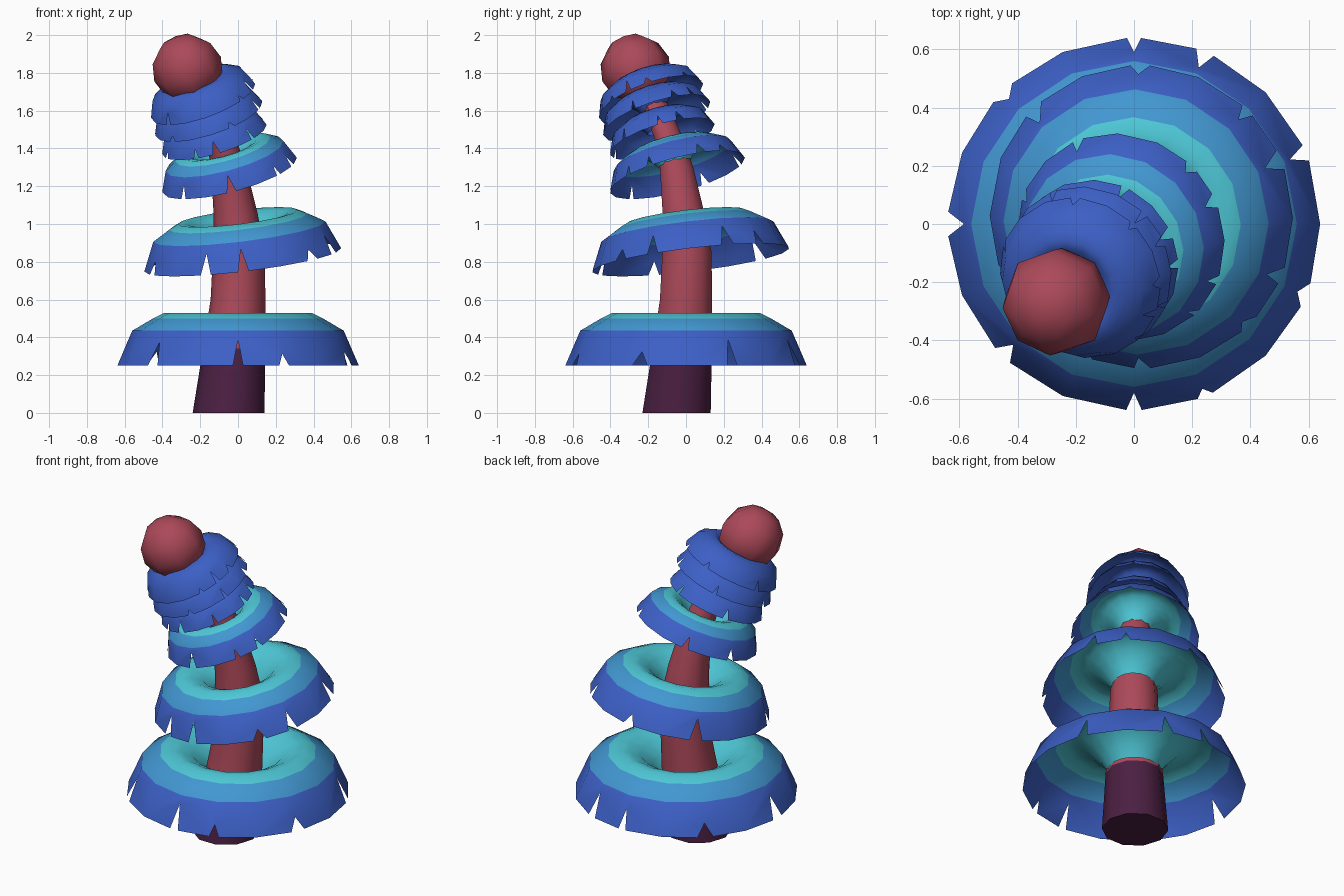
import bpy, bmesh, math, random
from mathutils import Vector, Matrix

if "Cube" in bpy.data.objects:
    bpy.data.objects.remove(bpy.data.objects["Cube"])

random.seed(4)
SIDES = 16


def material(name, rgb):
    m = bpy.data.materials.new(name)
    m.diffuse_color = (*rgb, 1)
    m.use_nodes = True
    m.node_tree.nodes["Principled BSDF"].inputs["Base Color"].default_value = m.diffuse_color
    return m


BLUE = material("deep blue", (0.045, 0.115, 0.56))
MID = material("mid blue", (0.054, 0.31, 0.64))
CYAN = material("cyan", (0.076, 0.58, 0.68))
RED = material("dusty red", (0.41, 0.066, 0.10))
PURPLE = material("dark purple", (0.07, 0.014, 0.055))


def finish(bm, name, mats, angle=40):
    me = bpy.data.meshes.new(name)
    bm.to_mesh(me)
    bm.free()
    ob = bpy.data.objects.new(name, me)
    bpy.context.collection.objects.link(ob)
    for m in mats:
        me.materials.append(m)
    bpy.ops.object.select_all(action='DESELECT')
    ob.select_set(True)
    bpy.context.view_layer.objects.active = ob
    bpy.ops.object.shade_smooth_by_angle(angle=math.radians(angle))
    return ob


# Skirt profile (radius, height above rim), from the funnel neck over the crest to the rim
PROFILE = [(0.15, 0.10), (0.19, 0.165), (0.26, 0.235), (0.33, 0.27), (0.39, 0.28),
           (0.45, 0.25), (0.56, 0.185), (0.64, 0.0)]


def polar(r, z, a):
    return Vector((r * math.cos(a), r * math.sin(a), z))


def skirt(name, c, z, scale, slope, notches, banded=True):
    """Flared funnel with a notched rim; c = x = y of the rim centre, tilted along the diagonal."""
    bm = bmesh.new()
    ang = [2 * math.pi * i / SIDES for i in range(SIDES)]
    rings = [[bm.verts.new(polar(r, h, a)) for a in ang] for r, h in PROFILE[:-1]]
    for k in range(len(rings) - 1):
        for i in range(SIDES):
            j = (i + 1) % SIDES
            f = bm.faces.new((rings[k][i], rings[k + 1][i], rings[k + 1][j], rings[k][j]))
            f.material_index = 0 if not banded else (2 if k < 5 - 1 + 1 else 1)
            if banded and k == len(rings) - 2:
                f.material_index = 1
    # notched hanging rim
    (r0, h0), (r1, h1) = PROFILE[-2:]
    left, right, apex = [], [], []
    for i, a in enumerate(ang):
        if i in notches:
            d = random.uniform(0.035, 0.075)
            t = random.uniform(0.2, 0.7)
            left.append(bm.verts.new(polar(r1, h1, a - d)))
            right.append(bm.verts.new(polar(r1, h1, a + d)))
            apex.append([bm.verts.new(polar(r0 + (r1 - r0) * t, h0 + (h1 - h0) * t, a))])
        else:
            v = bm.verts.new(polar(r1, h1, a))
            left.append(v)
            right.append(v)
            apex.append([])
    for i in range(SIDES):
        j = (i + 1) % SIDES
        bm.faces.new([rings[-1][i]] + apex[i] + [right[i], left[j]] + apex[j] + [rings[-1][j]])
    ob = finish(bm, name, [BLUE, MID, CYAN])
    q = Vector((0, 0, 1)).rotation_difference(Vector((-slope, -slope, 1)))
    ob.matrix_world = (Matrix.Translation((c, c, z)) @ q.to_matrix().to_4x4()
                       @ Matrix.Scale(scale, 4))
    return ob


# Banded skirts up the bent stem
skirt("bottom_skirt", 0.0, 0.25, 1.0, 0.0, (1, 3, 4, 6, 8, 10, 12, 13, 15))
skirt("second_skirt", 0.025, 0.81, 0.82, 0.12, (1, 2, 4, 6, 9, 11, 12, 14, 15))
skirt("third_skirt", -0.045, 1.26, 0.575, 0.265, (1, 2, 5, 7, 10, 12, 14, 15))

# Plain blue tiers stacked below the tip
skirt("lower_tier", -0.125, 1.45, 0.45, 0.30, (0, 1, 3, 6, 9, 11, 12, 14), False)
skirt("middle_tier", -0.155, 1.56, 0.465, 0.33, (1, 2, 5, 8, 10, 13, 15), False)
skirt("upper_tier", -0.185, 1.655, 0.455, 0.36, (0, 2, 4, 7, 10, 14, 15), False)

# Bent tapering stem: (z, centre x = y, radius)
STEM = [(0, -0.05, 0.19), (0.34, -0.02, 0.165), (0.6, 0.0, 0.145), (0.85, 0.005, 0.137),
        (1.05, -0.012, 0.117), (1.3, -0.05, 0.093), (1.45, -0.09, 0.08),
        (1.6, -0.15, 0.075), (1.8, -0.25, 0.07)]
bm = bmesh.new()
N = 10
loops = [[bm.verts.new(Vector((c, c, z)) + polar(r, 0, 2 * math.pi * i / N)) for i in range(N)]
         for z, c, r in STEM]
bm.faces.new(loops[0][::-1]).material_index = 1
for k in range(len(loops) - 1):
    for i in range(N):
        j = (i + 1) % N
        f = bm.faces.new((loops[k][i], loops[k][j], loops[k + 1][j], loops[k + 1][i]))
        f.material_index = 1 if k == 0 else 0
bm.faces.new(loops[-1])
finish(bm, "stem", [RED, PURPLE])

# Ball tip, tilted with the stem
bm = bmesh.new()
bmesh.ops.create_uvsphere(bm, u_segments=8, v_segments=6, radius=0.188)
ball = finish(bm, "tip_ball", [RED], 60)
q = Vector((0, 0, 1)).rotation_difference(Vector((-0.4, -0.4, 1)))
ball.matrix_world = Matrix.Translation((-0.267, -0.267, 1.82)) @ q.to_matrix().to_4x4()
